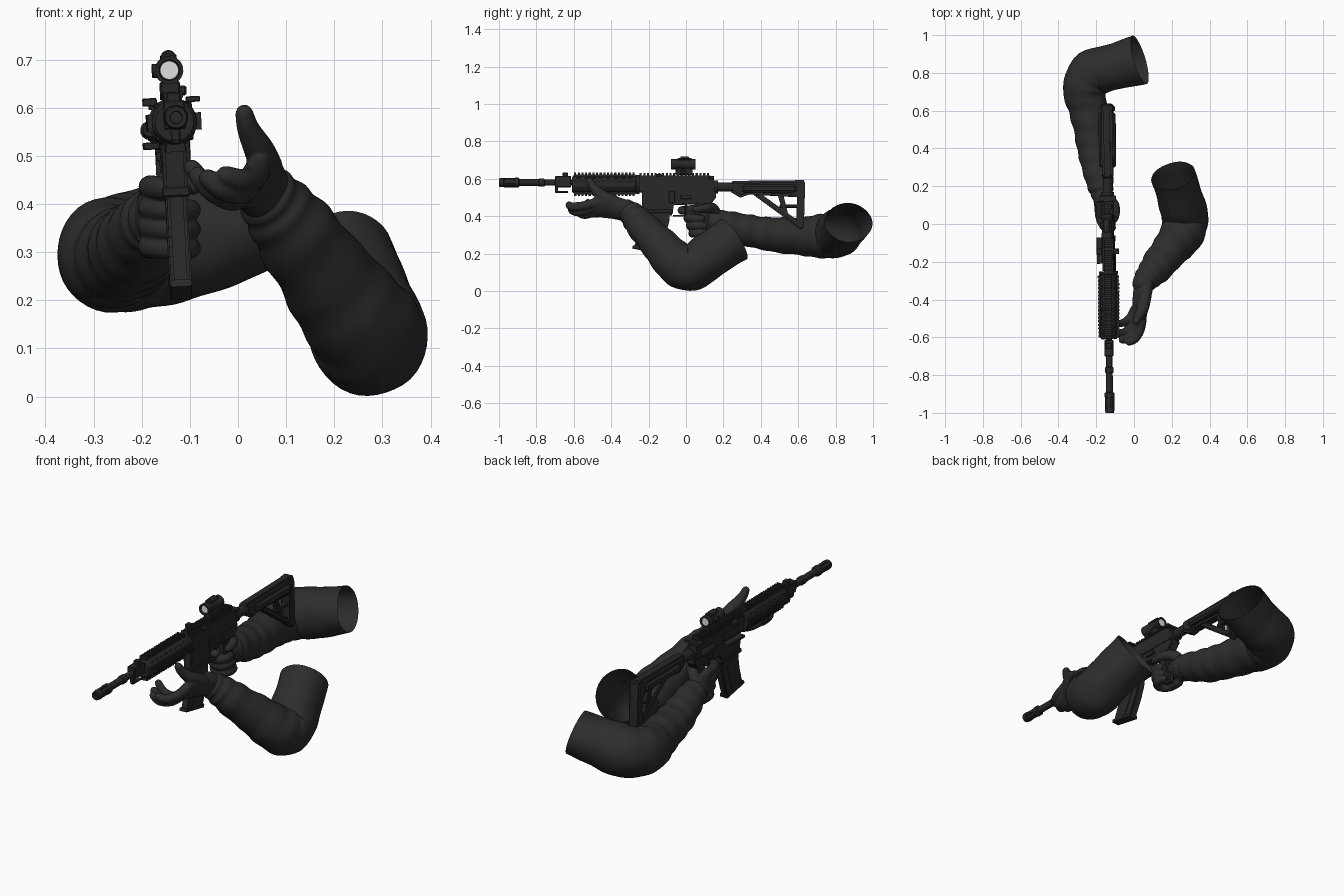
import bpy, bmesh, math
from mathutils import Vector, Matrix, noise

if "Cube" in bpy.data.objects:
    bpy.data.objects.remove(bpy.data.objects["Cube"])


def material(name, r, g, b):
    m = bpy.data.materials.new(name)
    m.diffuse_color = (r, g, b, 1)
    m.use_nodes = True
    m.node_tree.nodes["Principled BSDF"].inputs["Base Color"].default_value = m.diffuse_color
    return m


CLOTH = material("dark cloth", 0.026, 0.026, 0.026)
METAL = material("gun metal", 0.021, 0.021, 0.022)
GLASS = material("pale glass", 0.75, 0.75, 0.75)

# The rifle is built on x = 0 and then tilted slightly into the hands
GUN = (Matrix.Translation((-0.138, 0, 0.57)) @ Matrix.Rotation(0.01, 4, 'Z')
       @ Matrix.Rotation(-0.05, 4, 'Y') @ Matrix.Translation((0, 0, -0.57)))


def finish(bm, name, mat, matrix=None, smooth=False):
    bmesh.ops.recalc_face_normals(bm, faces=bm.faces[:])
    me = bpy.data.meshes.new(name)
    bm.to_mesh(me)
    bm.free()
    if matrix:
        me.transform(matrix)
    me.materials.append(mat)
    ob = bpy.data.objects.new(name, me)
    bpy.context.collection.objects.link(ob)
    bpy.ops.object.select_all(action='DESELECT')
    ob.select_set(True)
    bpy.context.view_layer.objects.active = ob
    if smooth:
        bpy.ops.object.shade_smooth()
    else:
        bpy.ops.object.shade_smooth_by_angle(angle=math.radians(35))
    return ob


# ---------- rifle helpers ----------
def boxes(name, items, bevel=0.003, mat=METAL):
    """items: (x, y0, y1, z0, z1, width)"""
    bm = bmesh.new()
    for x, y0, y1, z0, z1, w in items:
        m = (Matrix.Translation((x, (y0 + y1) / 2, (z0 + z1) / 2))
             @ Matrix.Diagonal((w, y1 - y0, z1 - z0, 1)))
        bmesh.ops.create_cube(bm, size=1, matrix=m)
    if bevel:
        bmesh.ops.bevel(bm, geom=bm.edges[:], offset=bevel, segments=1, affect='EDGES')
    return finish(bm, name, mat, GUN)


def profile(name, pts, width, x=0, bevel=0.006):
    """Side outline in (y, z), extruded across x"""
    bm = bmesh.new()
    f = bm.faces.new([bm.verts.new((x - width / 2, y, z)) for y, z in pts])
    r = bmesh.ops.extrude_face_region(bm, geom=[f])
    bmesh.ops.translate(bm, vec=(width, 0, 0),
                        verts=[v for v in r['geom'] if isinstance(v, bmesh.types.BMVert)])
    if bevel:
        edges = [e for e in bm.edges if abs(e.verts[0].co.x - e.verts[1].co.x) < 1e-5]
        bmesh.ops.bevel(bm, geom=edges, offset=bevel, segments=2, affect='EDGES')
    return finish(bm, name, METAL, GUN)


def lathe(name, pts, z, x=0, n=24, mat=METAL, axis='Y'):
    """(position, radius) pairs turned around a line along y or x"""
    bm = bmesh.new()
    rings = []
    for p, r in pts:
        ring = []
        for i in range(n):
            a = 2 * math.pi * (i + 0.5) / n
            u, w = r * math.cos(a), r * math.sin(a)
            ring.append(bm.verts.new((x + u, p, z + w) if axis == 'Y' else (p, x + u, z + w)))
        rings.append(ring)
    for a, b in zip(rings, rings[1:]):
        for i in range(n):
            bm.faces.new((a[i], a[(i + 1) % n], b[(i + 1) % n], b[i]))
    bm.faces.new(rings[0])
    bm.faces.new(rings[-1])
    return finish(bm, name, mat, GUN)


# ---------- rifle ----------
lathe("barrel", [(-0.985, .012), (-1, .013), (-1, .022), (-.985, .025), (-.975, .025), (-.97, .021),
                 (-.92, .021), (-.915, .026), (-.895, .026), (-.89, .018), (-.79, .018), (-.785, .022),
                 (-.76, .022), (-.755, .017), (-.6, .017)], 0.58)
boxes("flash_hider_ribs", [(s * .02, -.975, -.91, .572, .588, .01) for s in (-1, 1)]
      + [(0, -.975, -.91, .58 + s * .02 - .005, .58 + s * .02 + .005, .016) for s in (-1, 1)], .001)
boxes("gas_block", [(0, -.70, -.615, .555, .615, .045), (0, -.66, -.63, .61, .632, .03),
                    (0, -.70, -.685, .53, .56, .02), (0, -.70, -.63, .525, .535, .02)])
lathe("handguard", [(-.61, .022), (-.61, .04), (-.60, .047), (-.27, .047), (-.265, .051),
                    (-.25, .051), (-.25, .02)], 0.57, n=16)
# rails with teeth on the four sides of the handguard and on the receiver
rails = [(0, -.6, -.27, .61, .622, .036), (0, -.6, -.27, .518, .53, .036)]
rails += [(s * .047, -.6, -.27, .554, .586, .012) for s in (-1, 1)]
for i in range(17):
    y = -.598 + i * .0195
    rails += [(0, y, y + .011, .62, .633, .04), (0, y, y + .011, .508, .52, .04)]
    rails += [(s * .051, y, y + .011, .552, .588, .01) for s in (-1, 1)]
rails.append((0, -.25, .13, .605, .618, .034))
rails += [(0, -.248 + i * .02, -.237 + i * .02, .617, .63, .04) for i in range(19)]
boxes("rails", rails, 0)
bm = bmesh.new()   # vent beads between the rails
for i in range(8):
    for sx in (-1, 1):
        for sz in (-1, 1):
            c = (sx * .033, -.575 + i * .04, .57 + sz * .033)
            bmesh.ops.create_uvsphere(bm, u_segments=10, v_segments=6, radius=1,
                                      matrix=Matrix.Translation(c) @ Matrix.Diagonal((.006, .013, .006, 1)))
finish(bm, "handguard_vents", METAL, GUN)

profile("upper_receiver", [(-.255, .53), (-.255, .60), (-.24, .61), (.13, .61), (.15, .595),
                           (.155, .52), (-.2, .52)], .058)
profile("lower_receiver", [(-.235, .53), (-.235, .42), (-.075, .405), (-.065, .46), (.06, .465),
                           (.13, .46), (.16, .50), (.16, .55), (.1, .535)], .05)
boxes("magwell_collar", [(0, -.24, -.07, .415, .435, .058)])
boxes("trigger_guard", [(0, -.07, .06, .398, .406, .022), (0, .05, .06, .40, .47, .022),
                        (0, -.005, .006, .41, .465, .012)], .001)
boxes("receiver_controls", [(-.046, -.21, -.07, .515, .53, .034), (-.03, -.2, -.07, .535, .58, .008),
                            (0, .12, .15, .597, .612, .09), (.029, -.03, .03, .49, .51, .012),
                            (.03, -.09, -.06, .47, .53, .01), (-.03, .02, .05, .49, .51, .012),
                            (.045, -.16, -.13, .61, .622, .03), (-.045, -.16, -.13, .605, .622, .03)], .002)
lathe("forward_assist", [(.03, .013), (.035, .016), (.09, .016), (.1, .02), (.115, .02), (.12, .014)],
      .555, x=-.045, n=14)
# curved magazine: front edge down, rear edge back up
mag = [(-.228, -.085, .44), (-.232, -.09, .38), (-.245, -.108, .32), (-.265, -.132, .26), (-.278, -.147, .225)]
profile("magazine", [(a, z + .012) for a, b, z in mag] + [(b, z - .012) for a, b, z in mag[::-1]], .04)
profile("magazine_ribs", [(a + .03, z) for a, b, z in mag] + [(b - .04, z) for a, b, z in mag[::-1]], .046, bevel=.002)
profile("magazine_floor", [(-.284, .243), (-.288, .228), (-.145, .2), (-.14, .217)], .046, bevel=.003)
profile("pistol_grip", [(.045, .47), (.065, .38), (.09, .29), (.15, .28), (.145, .33), (.12, .42), (.13, .47)],
        .045, bevel=.012)

# stock
lathe("buffer_tube", [(.15, .034), (.17, .034), (.17, .025), (.6, .025)], .556, n=20)
profile("stock_body", [(.24, .575), (.25, .588), (.62, .592), (.635, .58), (.635, .50), (.42, .512),
                       (.34, .518), (.29, .50), (.24, .53)], .058, bevel=.012)
boxes("stock_side_tubes", [(s * .03, .3, .59, .525, .568, .03) for s in (-1, 1)], .01)
profile("butt_plate", [(.595, .59), (.63, .592), (.637, .57), (.63, .34), (.61, .33), (.59, .345)], .062, bevel=.008)
profile("stock_strut", [(.36, .515), (.41, .512), (.6, .375), (.6, .34)], .036)
profile("stock_brace", [(.49, .515), (.52, .515), (.545, .415), (.515, .43)], .03)
boxes("stock_crossbar", [(0, .5, .6, .445, .462, .03)])

# optic
boxes("sight_mount", [(0, -.055, .035, .622, .655, .042), (.024, -.03, .0, .624, .645, .02),
                      (0, -.045, .03, .698, .712, .034)], .004)
lathe("sight_tube", [(-.07, .02), (-.08, .022), (-.08, .029), (-.05, .029), (-.045, .026), (.02, .026),
                     (.025, .029), (.05, .029), (.05, .022), (.042, .02)], .678, n=28)
lathe("sight_knob_top", [(-.03, .014), (-.02, .016), (.01, .016), (.015, .014)], .704, n=16)
lathe("sight_knob_side", [(-.036, .013), (-.034, .015), (0, .015)], .678, x=-.01, n=16, axis='X')
for nm, ya, yb in (("front_lens", -.0735, -.0715), ("rear_lens", .0445, .0465)):
    lathe(nm, [(ya, .019), (yb, .0195)], .678, n=24, mat=GLASS)


# ---------- arms and hands ----------
def tube(bm, pts, radii, up=(0, 0, 1), caps=(True, True), n=16, steps=6, folds=0):
    """Smooth sweep; a radius may be (along up, across up)"""
    P = [Vector(p) for p in pts]
    R = [Vector(r if isinstance(r, tuple) else (r, r)) for r in radii]

    def cr(L, i, t):
        a, b, c, d = L[max(i - 1, 0)], L[i], L[i + 1], L[min(i + 2, len(L) - 1)]
        return .5 * (2 * b + (c - a) * t + (2 * a - 5 * b + 4 * c - d) * t * t
                     + (3 * b - a - 3 * c + d) * t ** 3)
    path = [(cr(P, i, k / steps), cr(R, i, k / steps)) for i in range(len(P) - 1) for k in range(steps)]
    path.append((P[-1], R[-1]))
    d0, d1 = (path[0][0] - path[1][0]).normalized(), (path[-1][0] - path[-2][0]).normalized()
    c0, r0 = path[0]
    c1, r1 = path[-1]
    arcs = [math.radians(a) for a in (30, 55, 78)]
    if caps[0]:
        path = [(c0 + d0 * min(r0) * math.sin(a), r0 * math.cos(a)) for a in arcs[::-1]] + path
    if caps[1]:
        path += [(c1 + d1 * min(r1) * math.sin(a), r1 * math.cos(a)) for a in arcs]
    rings = []
    for j, (c, r) in enumerate(path):
        t = (path[min(j + 1, len(path) - 1)][0] - path[max(j - 1, 0)][0]).normalized()
        side = t.cross(Vector(up)).normalized()
        u = side.cross(t)
        ring = []
        for i in range(n):
            a = 2 * math.pi * i / n
            off = u * r[0] * math.cos(a) + side * r[1] * math.sin(a)
            if folds:   # cloth wrinkles, stronger toward the cuff
                k = 1 - j / len(path)
                q = c + off
                off *= 1 + folds * (k * math.sin(j * 1.05 + 1.6 * math.sin(a))
                                    + 1.2 * noise.noise(q * 9))
            ring.append(bm.verts.new(c + off))
        rings.append(ring)
    for a, b in zip(rings, rings[1:]):
        for i in range(n):
            bm.faces.new((a[i], a[(i + 1) % n], b[(i + 1) % n], b[i]))
    if caps[0]:
        bm.faces.new(rings[0])
    if caps[1]:
        bm.faces.new(rings[-1])


def hand(name, palm, palm_r, up, digits):
    """Palm and fingers fused into one glove"""
    bm = bmesh.new()
    tube(bm, palm, palm_r, up, n=24)
    for pts, r in digits:
        tube(bm, pts, r, (.3, .2, 1))
    ob = finish(bm, name, CLOTH, smooth=True)
    m = ob.modifiers.new("fuse", 'REMESH')
    m.mode, m.voxel_size, m.use_smooth_shade = 'VOXEL', 0.005, True
    s = ob.modifiers.new("soften", 'SMOOTH')
    s.factor, s.iterations = .5, 3
    for nm in ("fuse", "soften"):
        bpy.ops.object.modifier_apply(modifier=nm)
    bpy.ops.object.shade_smooth()


def sleeve(name, pts, radii):
    bm = bmesh.new()
    tube(bm, pts, radii, caps=(True, False), n=40, steps=8, folds=.045)
    finish(bm, name, CLOTH, smooth=True)


FR = [.025, .025, .023, .02]
# hand on the pistol grip: three wrapped fingers, trigger finger, thumb
grip_fingers = []
for k in range(3):
    z, y = .392 - .04 * k, .013 * k
    grip_fingers.append(([(-.183, .10 + y, z), (-.178, .035 + y, z), (-.135, .01 + y, z - .003),
                          (-.1, .04 + y, z - .004), (-.102, .085 + y, z - .004)],
                         [.026, .025, .024, .022, .019]))
hand("grip_hand", [(-.175, .22, .36), (-.178, .15, .37), (-.178, .09, .385)],
     [(.058, .05), (.07, .04), (.068, .032)], (0, 0, 1),
     grip_fingers + [
         ([(-.182, .09, .435), (-.178, .03, .435), (-.15, -.02, .432), (-.115, -.02, .43)], FR),
         ([(-.165, .16, .415), (-.14, .14, .445), (-.1, .10, .443), (-.093, .05, .437)], [.03, .028, .023, .018])])
# open hand under the handguard
hand("support_hand", [(.055, -.31, .425), (.043, -.38, .445), (.035, -.44, .45), (.025, -.49, .447)],
     [(.06, .05), (.066, .042), (.066, .034), (.056, .027)], (.5, 0, .85),
     [([(.045, -.47, .475), (.035, -.55, .455), (.008, -.605, .45), (-.025, -.625, .46)], FR),
      ([(.03, -.48, .45), (.01, -.56, .425), (-.03, -.605, .43), (-.062, -.613, .453)], FR),
      ([(.015, -.47, .43), (-.01, -.54, .41), (-.052, -.575, .427), (-.083, -.578, .458)], FR),
      ([(.005, -.45, .42), (-.025, -.50, .415), (-.065, -.525, .44), (-.095, -.525, .475)], [.024, .022, .02, .018]),
      ([(.06, -.38, .475), (.045, -.45, .51), (.022, -.495, .555), (.013, -.515, .588)], [.034, .032, .024, .019])])

sleeve("trigger_arm_sleeve",
       [(-.168, .16, .37), (-.178, .21, .36), (-.2, .33, .325), (-.218, .45, .305), (-.243, .6, .293),
        (-.262, .71, .292), (-.215, .80, .302), (-.09, .835, .33), (.03, .87, .366)],
       [.06, .07, .084, .092, .1, .116, .125, .122, (.108, .131)])
sleeve("support_arm_sleeve",
       [(.05, -.315, .43), (.075, -.28, .4), (.12, -.23, .34), (.195, -.13, .235), (.255, -.05, .15),
        (.27, .025, .125), (.25, .12, .185), (.206, .255, .275)],
       [.058, .072, .085, .1, .116, .122, .12, (.13, .118)])
